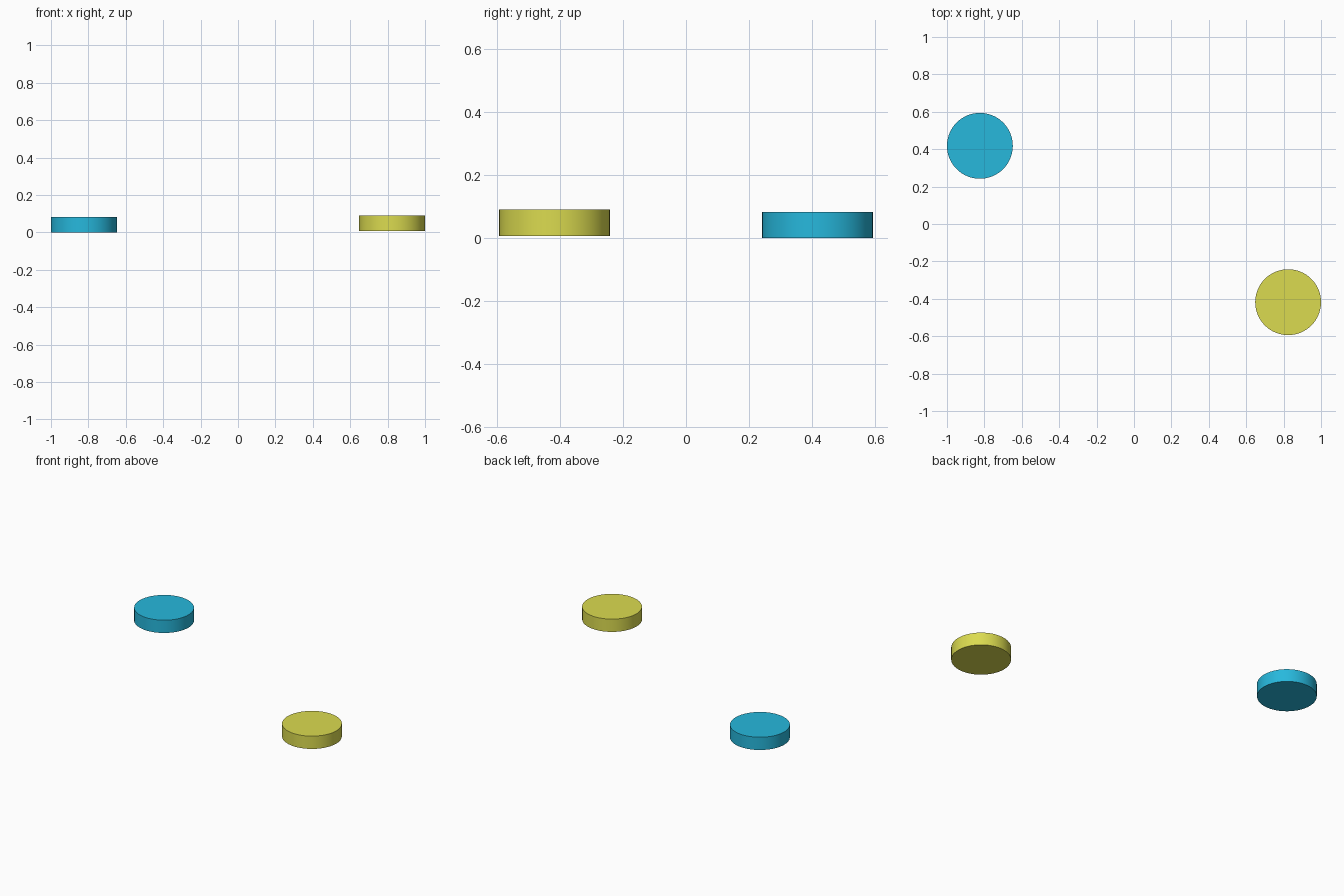
import bpy
import math

if "Cube" in bpy.data.objects:
    bpy.data.objects.remove(bpy.data.objects["Cube"])

RADIUS = 0.176
HEIGHT = 0.083


def disc(name, x, y, base, colour):
    """Flat round puck standing with its underside at height base."""
    bpy.ops.mesh.primitive_cylinder_add(
        vertices=64, radius=RADIUS, depth=HEIGHT,
        location=(x, y, base + HEIGHT / 2))
    ob = bpy.context.object
    ob.name = name
    bpy.ops.object.shade_smooth_by_angle(angle=math.radians(30))
    mat = bpy.data.materials.new(name + "_colour")
    mat.diffuse_color = colour
    mat.use_nodes = True
    mat.node_tree.nodes["Principled BSDF"].inputs["Base Color"].default_value = mat.diffuse_color
    ob.data.materials.append(mat)
    return ob


# Two discs at opposite corners; the yellow one sits slightly higher
disc("blue_disc", -0.824, 0.418, 0.0, (0.02, 0.48, 0.72, 1))
disc("yellow_disc", 0.824, -0.418, 0.007, (0.71, 0.71, 0.08, 1))
